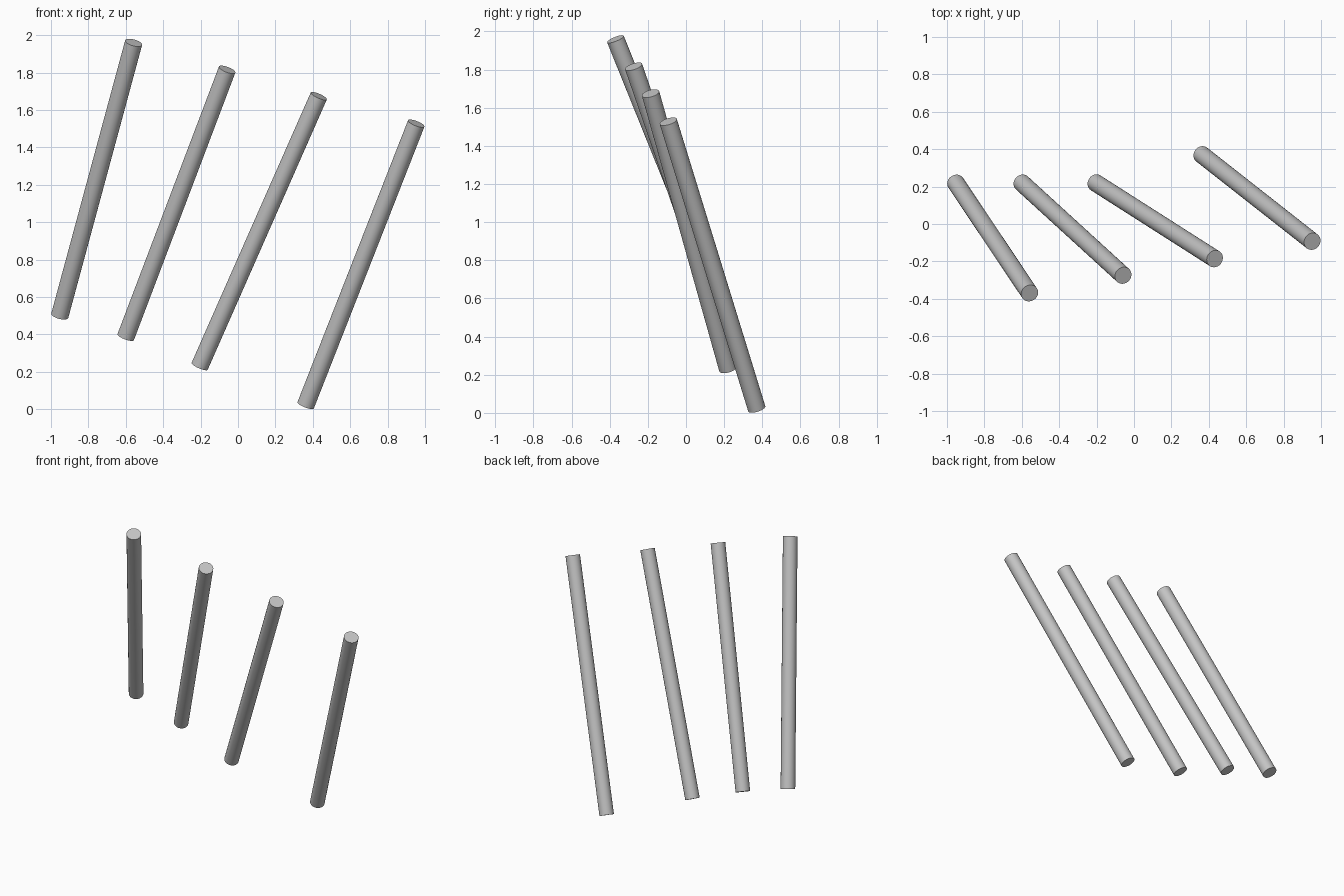
import bpy
import math
from mathutils import Vector

cube = bpy.data.objects.get("Cube")
if cube:
    bpy.data.objects.remove(cube, do_unlink=True)

# Single plain grey
grey = bpy.data.materials.new("plain grey")
grey.use_nodes = True
colour = (0.55, 0.55, 0.55, 1)
grey.diffuse_color = colour
grey.node_tree.nodes["Principled BSDF"].inputs["Base Color"].default_value = colour

RADIUS = 0.047


def rod(name, bottom, top):
    """Round rod between the centres of its two end caps."""
    a, b = Vector(bottom), Vector(top)
    axis = b - a
    bpy.ops.mesh.primitive_cylinder_add(vertices=32, radius=RADIUS,
                                        depth=axis.length, location=(a + b) / 2)
    obj = bpy.context.object
    obj.name = name
    obj.rotation_euler = axis.to_track_quat("Z", "Y").to_euler()
    obj.data.materials.append(grey)
    bpy.ops.object.shade_smooth_by_angle(angle=math.radians(35))
    return obj


# Four leaning rods, from the model's right to its left
rod("far_right_rod", (-0.953, 0.22, 0.50), (-0.558, -0.37, 1.96))
rod("inner_right_rod", (-0.60, 0.22, 0.387), (-0.058, -0.275, 1.816))
rod("inner_left_rod", (-0.205, 0.22, 0.23), (0.432, -0.186, 1.675))
rod("far_left_rod", (0.362, 0.371, 0.022), (0.953, -0.093, 1.528))
